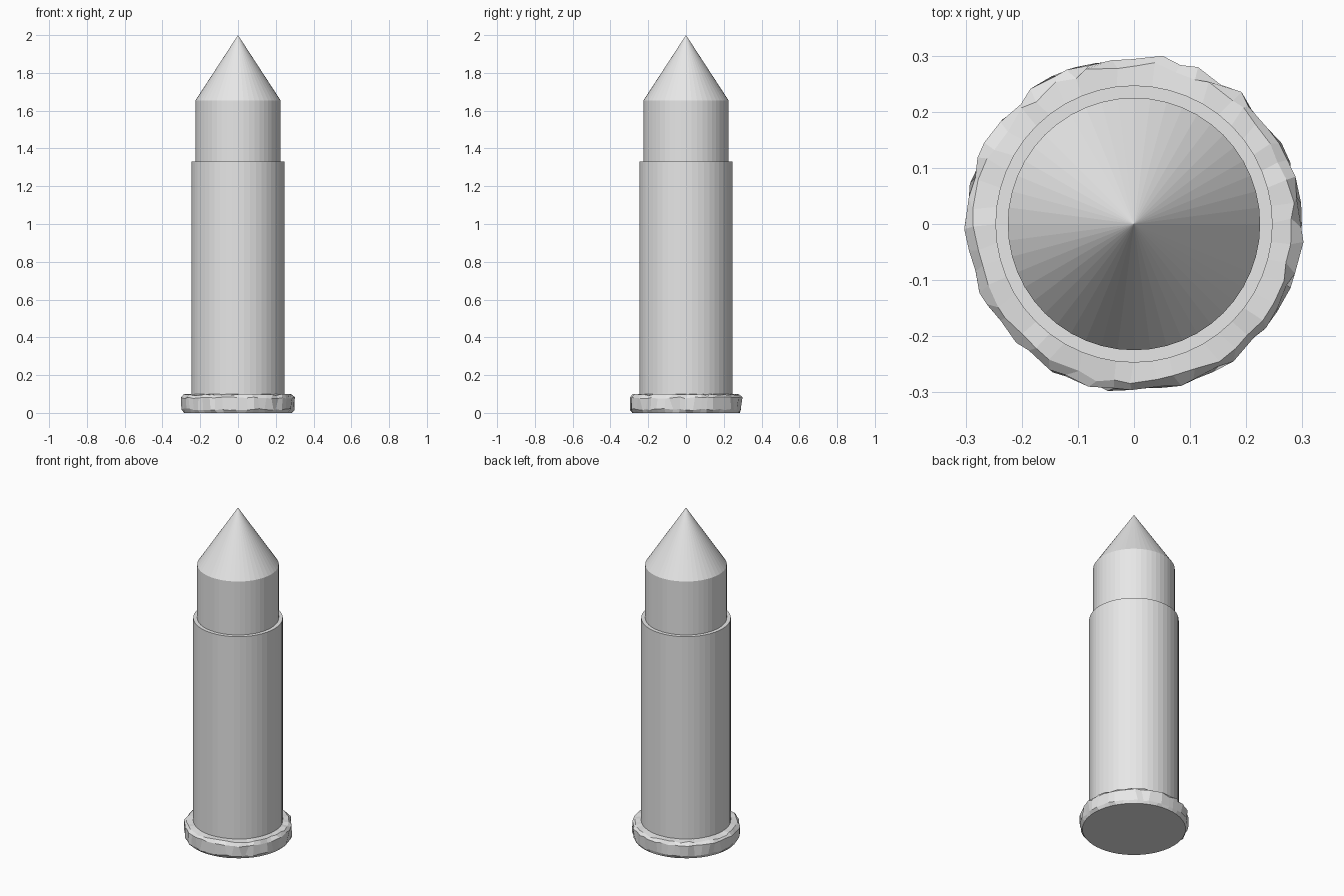
import bpy
import math
import random

random.seed(4)
SIDES = 48

cube = bpy.data.objects.get("Cube")
if cube:
    bpy.data.objects.remove(cube)

grey = bpy.data.materials.new("plain grey")
grey.use_nodes = True
colour = (0.8, 0.8, 0.8, 1)
grey.diffuse_color = colour
grey.node_tree.nodes["Principled BSDF"].inputs["Base Color"].default_value = colour


def lathe(name, profile, sides=SIDES, jitter=(), wobble=0.0):
    """Stack rings of (radius, z); a zero radius closes to a point.
    Rings listed in jitter get a random worn edge."""
    verts, faces, rings = [], [], []
    for i, (radius, z) in enumerate(profile):
        start = len(verts)
        if radius == 0:
            verts.append((0, 0, z))
            rings.append([start] * sides)
            continue
        for k in range(sides):
            a = 2 * math.pi * k / sides
            r, h = radius, z
            if i in jitter:
                r -= random.uniform(0, wobble)
                h += random.uniform(-wobble, wobble) * 0.4
                a += random.uniform(-0.3, 0.3) * 2 * math.pi / sides
            verts.append((r * math.cos(a), r * math.sin(a), h))
        rings.append(list(range(start, start + sides)))
    for low, high in zip(rings, rings[1:]):
        for k in range(sides):
            n = (k + 1) % sides
            quad = [low[k], low[n], high[n], high[k]]
            faces.append(list(dict.fromkeys(quad)))
    if profile[0][0] > 0:
        faces.append(rings[0][::-1])
    if profile[-1][0] > 0:
        faces.append(rings[-1])
    mesh = bpy.data.meshes.new(name)
    mesh.from_pydata(verts, [], faces)
    mesh.materials.append(grey)
    obj = bpy.data.objects.new(name, mesh)
    bpy.context.collection.objects.link(obj)
    return obj


# Worn base rim with chipped upper and lower edges
lathe("base_rim",
      [(0.285, 0.0), (0.302, 0.018), (0.304, 0.08), (0.29, 0.096), (0.24, 0.1)],
      jitter=(1, 2, 3), wobble=0.012)

# Straight case
lathe("case", [(0.247, 0.05), (0.247, 1.33)])

# Narrower tip body with its cone point
lathe("tip_body", [(0.225, 1.25), (0.225, 1.655)])
lathe("tip_cone", [(0.225, 1.655), (0, 2.0)])
